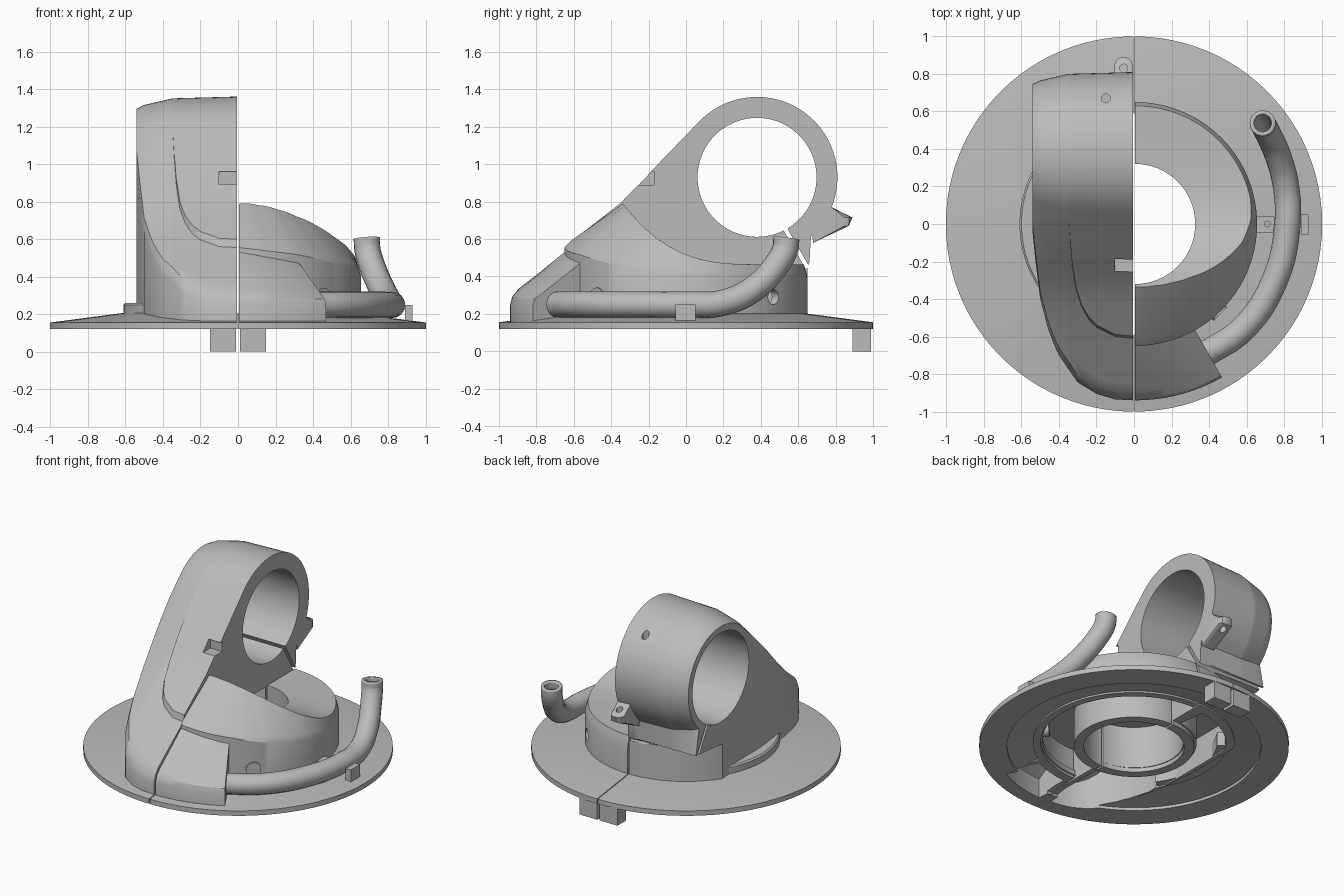
import bpy, bmesh
from math import sin, cos, radians, sqrt
from mathutils import Vector

if "Cube" in bpy.data.objects:
    bpy.data.objects.remove(bpy.data.objects["Cube"])

grey = bpy.data.materials.new("plain grey")
grey.use_nodes = True
grey.diffuse_color = (0.5, 0.5, 0.5, 1)
grey.node_tree.nodes["Principled BSDF"].inputs["Base Color"].default_value = (0.5, 0.5, 0.5, 1)
GAP = 0.006


def interp(table, v):
    """Piecewise linear lookup, extended past both ends."""
    for a, b in zip(table, table[1:]):
        if v <= b[0]:
            break
    return a[1] + (b[1] - a[1]) * (v - a[0]) / (b[0] - a[0])


def spread(a, b, n):
    return [a + (b - a) * i / (n - 1) for i in range(n)]


def activate(ob):
    bpy.ops.object.select_all(action="DESELECT")
    ob.select_set(True)
    bpy.context.view_layer.objects.active = ob


def smooth(ob):
    activate(ob)
    bpy.ops.object.shade_smooth_by_angle(angle=radians(30))


def loft(name, sections):
    """Skin a row of closed sections and cap both ends."""
    bm = bmesh.new()
    rows = [[bm.verts.new(p) for p in s] for s in sections]
    n = len(rows[0])
    for a, b in zip(rows, rows[1:]):
        for i in range(n):
            j = (i + 1) % n
            bm.faces.new((a[i], a[j], b[j], b[i]))
    bm.faces.new(rows[0])
    bm.faces.new(rows[-1])
    bmesh.ops.recalc_face_normals(bm, faces=bm.faces)
    mesh = bpy.data.meshes.new(name)
    bm.to_mesh(mesh)
    bm.free()
    mesh.materials.append(grey)
    ob = bpy.data.objects.new(name, mesh)
    bpy.context.collection.objects.link(ob)
    smooth(ob)
    return ob


def polar(name, section, start, end, steps, shift):
    """Sweep section(t) = [(r, z), ...] about the z axis."""
    return loft(name, [[(r * cos(radians(t)) + shift, r * sin(radians(t)), z) for r, z in section(t)]
                       for t in spread(start, end, steps)])


def rod(name, a, b, radius, sides=48):
    a, b = Vector(a), Vector(b)
    q = (b - a).to_track_quat("Z", "Y")
    ring = [q @ Vector((radius * cos(radians(360 * i / sides)), radius * sin(radians(360 * i / sides)), 0))
            for i in range(sides)]
    return loft(name, [[p + c for p in ring] for c in (a, b)])


def prism(name, outline, x0, x1):
    return loft(name, [[(x, y, z) for y, z in outline] for x in (x0, x1)])


def box(name, x, y, z):
    return prism(name, [(y[0], z[0]), (y[1], z[0]), (y[1], z[1]), (y[0], z[1])], *x)


def cut(ob, cutters):
    for c in cutters:
        c.hide_render = True
        m = ob.modifiers.new("cut", "BOOLEAN")
        m.operation, m.solver, m.object = "DIFFERENCE", "EXACT", c
        activate(ob)
        bpy.ops.object.modifier_apply(modifier=m.name)
        bpy.data.objects.remove(c)
    smooth(ob)


# Tower shape tables: by distance from the split, and slope by depth
FRONT_Y = [(0, -.94), (.1, -.935), (.2, -.905), (.3, -.845), (.4, -.7), (.45, -.59),
           (.5, -.4), (.525, -.2), (.54, -.05)]
PANEL_Y = [(0, -.61), (.1, -.6), (.2, -.55), (.24, -.51), (.28, -.44), (.31, -.345),
           (.33, -.22), (.34, -.1), (.347, .02), (.6, .03)]
RADIUS = [(0, .43), (.35, .42), (.5, .385), (.54, .365)]
SLOPE = [(-.94, .335), (-.61, .59), (-.34, .8), (-.18, .97)]
CY, CZ = .38, .93


def tower_section(d):
    R, yf, yp = interp(RADIUS, d), interp(FRONT_Y, d), interp(PANEL_Y, d)
    end = CY - R * .731
    slope = [(y, z - .43 + R) for y, z in SLOPE] + [(end, CZ + R * .682)]

    def top(y, raised):
        return interp(slope, y) - (0 if raised else .035 * min(1, max(0, (.03 - y) / .5)))

    z0 = top(yf, False)
    pts = [(yf, .15), (yf, z0 - .05), (yf + .015, z0 - .012)]
    pts += [(y, top(y, False)) for y in spread(yf + .04, yp, 7)]
    pts += [(y, top(y, True)) for y in spread(yp + .012, end - .01, 9)]
    pts += [(CY + R * cos(radians(t)), CZ + R * sin(radians(t))) for t in spread(137, -48, 40)]
    back = sqrt(.65 ** 2 - d ** 2)
    pts += [(.66, .475), (back, .45), (back, .15)]
    return [(-d, y, z) for y, z in pts]


def tower_hollow():
    """Cutter for the open underside of the tower's front."""
    rows = []
    for d in spread(.04, .48, 12):
        yf, yi = interp(FRONT_Y, d) + .05, -sqrt(max(.39 ** 2 - d ** 2, 0))
        rows.append([(-d, yf, 0), (-d, yf, min(.5, interp(SLOPE, yf) - .1)), (-d, yi, .5), (-d, yi, 0)])
    return loft("tower_hollow_cutter", rows)


def socket_hollow():
    """Cutter for the open underside of the pipe socket."""
    return polar("socket_hollow_cutter", lambda t: [(.665, 0), (.9, 0), (.9, .26), (.665, .42)],
                 -87, -63, 9, 0)


# Flange and feet, in two halves
for side, word, hollow in ((1, "left", socket_hollow), (-1, "right", tower_hollow)):
    a = -90 if side > 0 else 90
    flange = polar(word + "_flange", lambda t: [(1, .12), (1, .155), (.62, .205), (.59, .205), (.59, .17),
                                                (.82, .14), (.82, .12)], a, a + 180, 49, side * GAP * .5)
    cut(flange, [hollow()])
    box(word + "_foot", sorted((side * .01, side * .15)), (.89, .988), (0, .15))

# Tower and clamp
xs = [GAP, .05, .1, .15, .2, .22, .24, .26, .28, .295, .31, .32, .33, .335, .34, .347, .36,
      .4, .43, .46, .48, .5, .515, .525, .54]
tower = loft("clamp_tower", [tower_section(d) for d in xs])


def ring_hollow(t):
    outer = min(.58, .49 / max(abs(cos(radians(t))), .1))
    return [(.39, 0), (outer, 0), (outer, .36), (.39, .36)]


cut(tower, [
    rod("bore_cutter", (-1, CY, CZ), (1, CY, CZ), .318, 96),
    prism("slit_cutter", [(.52, .65), (.64, .44), (.66, .45), (.54, .66)], -1, 1),
    box("notch_cutter", (-.1, .1), (-.4, -.17), (.89, .96)),
    rod("screw_hole_cutter", (-.15, .67, 1.15), (-.15, .67, 1.5), .024, 24),
    rod("base_hole_cutter", (0, 0, 0), (0, 0, .45), .32, 64),
    polar("ring_hollow_cutter", ring_hollow, 97, 263, 49, -.02),
    tower_hollow(),
])
polar("right_tube_rim", lambda t: [(.32, .12), (.385, .12), (.385, .2), (.32, .2)], 90, 270, 33, -GAP)
polar("right_side_boss", lambda t: [(.54, .16), (.61, .16), (.61, .25), (.6, .26), (.54, .26)], 145, 215, 25, 0)

# Clamp tab: round-ended, with a screw hole
tab_rows = []
for x in spread(-.105, -GAP, 11):
    tip = .84 + sqrt(max(.0025 - (x + .0555) ** 2, 0))
    tab_rows.append([(x, min(y, tip), z) for y, z in
                     ((.74, .79), (.78, .77), (.89, .715), (.87, .67), (.68, .58), (.67, .66))])
cut(loft("clamp_tab", tab_rows), [rod("tab_hole_cutter", (-.055, .83, .6), (-.055, .83, .85), .022, 24)])

# Left housing: ring with a scooped top
EDGE = [(-90, .335), (-73, .344), (-57, .371), (-43, .412), (-31, .467), (-19, .528), (-10, .577),
        (2, .617), (14, .63), (90, .63)]
WALL = [(-90, .595), (-60, .555), (-30, .49), (0, .44), (90, .43)]


def scoop(y):
    return .465 + .33 * max(0, (.4 - y) / .74) ** 3


def housing_section(t):
    s = sin(radians(t))
    re, w = interp(EDGE, t), interp(WALL, t)
    lip = .61 + .03 * min(1, (t + 90) / 90)
    pts = [(.32, .12), (.385, .12), (.385, .36), (.6, .36), (.6, .15), (.65, .15), (.65, w - .04), (lip, w)]
    return pts + [(r, max(scoop(r * s), w + .01)) for r in spread(re, .32, 6)]


housing = polar("left_housing", housing_section, -90, 90, 73, GAP)
cut(housing, [rod("side_hole_cutter", (.38, .39, .29), (.55, .56, .29), .04, 24)])
rod("housing_boss", (.38, -.4, .29), (.46, -.48, .29), .05, 24)


# Pipe socket at the front
def socket_section(t):
    k = .06 * (t + 90) / 30
    return [(.62, .15), (.94, .15), (.94, .25), (.928, .295 - k / 4), (.89, .335 - k / 2),
            (.65, .53 - k), (.62, .55 - k)]


cut(polar("pipe_socket", socket_section, -90, -60.5, 13, GAP), [socket_hollow()])

# Hollow curved pipe
curve = bpy.data.curves.new("pipe", "CURVE")
curve.dimensions = "3D"
curve.bevel_depth, curve.bevel_resolution, curve.resolution_u = .07, 6, 8
path = [(.37, -.7, .25), (.58, -.56, .25), (.75, -.3, .25), (.818, 0, .25), (.81, .2, .26),
        (.765, .37, .34), (.71, .49, .47), (.69, .53, .545), (.686, .537, .604)]
spline = curve.splines.new("BEZIER")
spline.bezier_points.add(len(path) - 1)
for point, co in zip(spline.bezier_points, path):
    point.co = co
    point.handle_left_type = point.handle_right_type = "AUTO"
pipe = bpy.data.objects.new("pipe", curve)
bpy.context.collection.objects.link(pipe)
curve.materials.append(grey)
activate(pipe)
bpy.ops.object.convert(target="MESH")
pipe = bpy.context.object
smooth(pipe)
wall = pipe.modifiers.new("wall", "SOLIDIFY")
wall.thickness, wall.offset = .023, -1

# Pipe clips on the flange
box("outer_pipe_clip", (.89, .93), (-.055, .05), (.155, .25))
inner_clip = box("inner_pipe_clip", (.64, .75), (-.045, .04), (.16, .24))
cut(inner_clip, [rod("clip_hole_cutter", (.71, 0, .2), (.71, 0, .3), .015, 16)])
